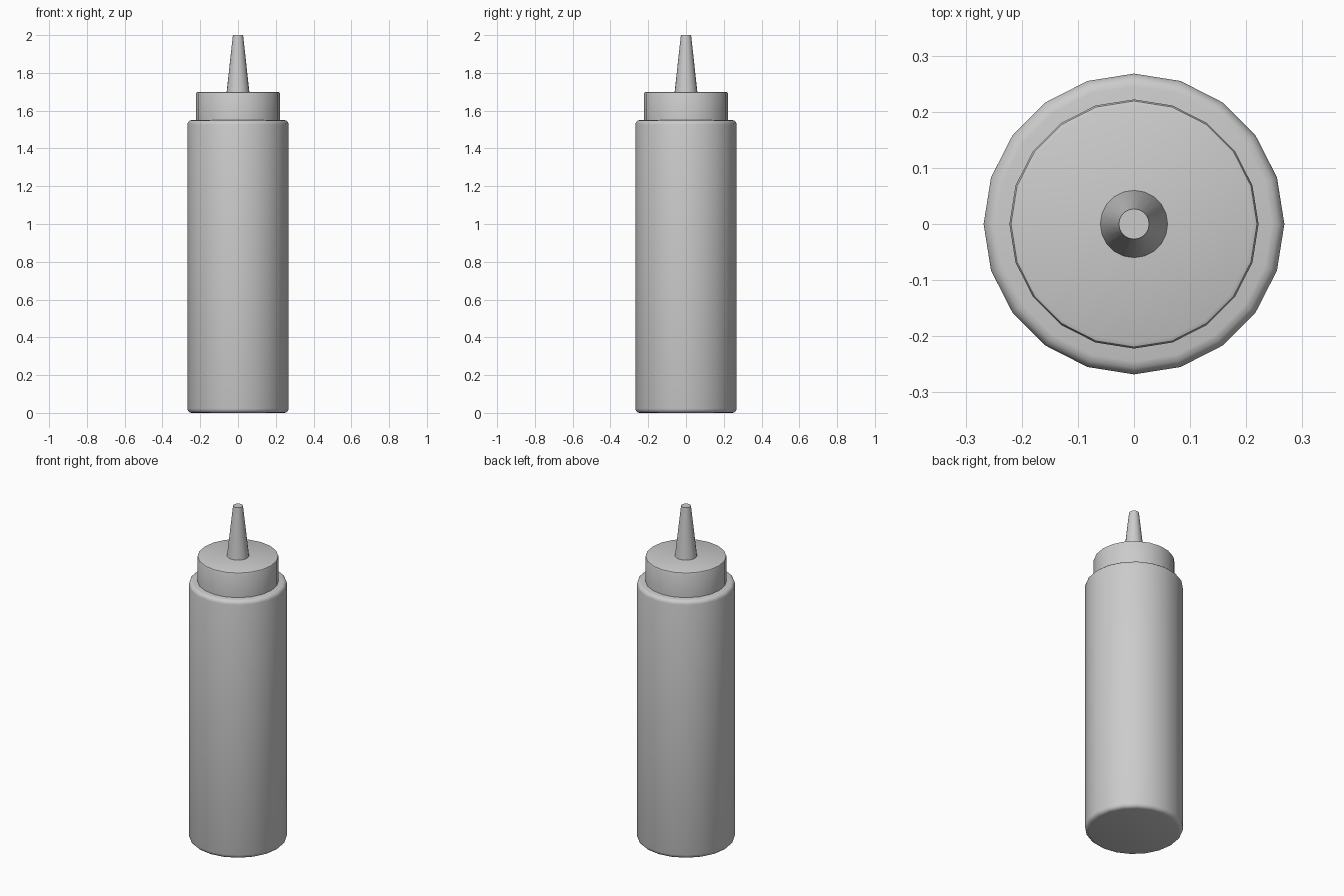
import bpy, bmesh, math

if "Cube" in bpy.data.objects:
    bpy.data.objects.remove(bpy.data.objects["Cube"])

SIDES = 20


def lathe(name, profile):
    """Closed solid of revolution from (radius, z) points, bottom to top."""
    bm = bmesh.new()
    rings = []
    for r, z in profile:
        rings.append([bm.verts.new((r * math.cos(2 * math.pi * i / SIDES),
                                    r * math.sin(2 * math.pi * i / SIDES), z))
                      for i in range(SIDES)])
    for low, high in zip(rings, rings[1:]):
        for i in range(SIDES):
            j = (i + 1) % SIDES
            bm.faces.new((low[i], low[j], high[j], high[i]))
    bm.faces.new(rings[0][::-1])
    bm.faces.new(rings[-1])
    mesh = bpy.data.meshes.new(name)
    bm.to_mesh(mesh)
    bm.free()
    ob = bpy.data.objects.new(name, mesh)
    bpy.context.collection.objects.link(ob)
    bpy.ops.object.select_all(action='DESELECT')
    ob.select_set(True)
    bpy.context.view_layer.objects.active = ob
    bpy.ops.object.shade_smooth_by_angle(angle=math.radians(40))
    return ob


def corner(r, z, size, top, steps=3):
    """Rounded profile corner, ordered from bottom to top."""
    pts = []
    for k in range(steps + 1):
        a = math.pi / 2 * k / steps
        if top:
            pts.append((r - size + size * math.cos(a), z - size + size * math.sin(a)))
        else:
            pts.append((r - size + size * math.sin(a), z + size - size * math.cos(a)))
    return pts


# Body with rounded bottom and shoulder
lathe("bottle_body", corner(0.268, 0.0, 0.023, False) + corner(0.268, 1.55, 0.023, True))

# Screw cap with a slightly eased top edge
lathe("cap", [(0.222, 1.55)] + corner(0.222, 1.70, 0.01, True, 2))

# Tapered nozzle
lathe("nozzle", [(0.06, 1.70), (0.027, 2.0)])
